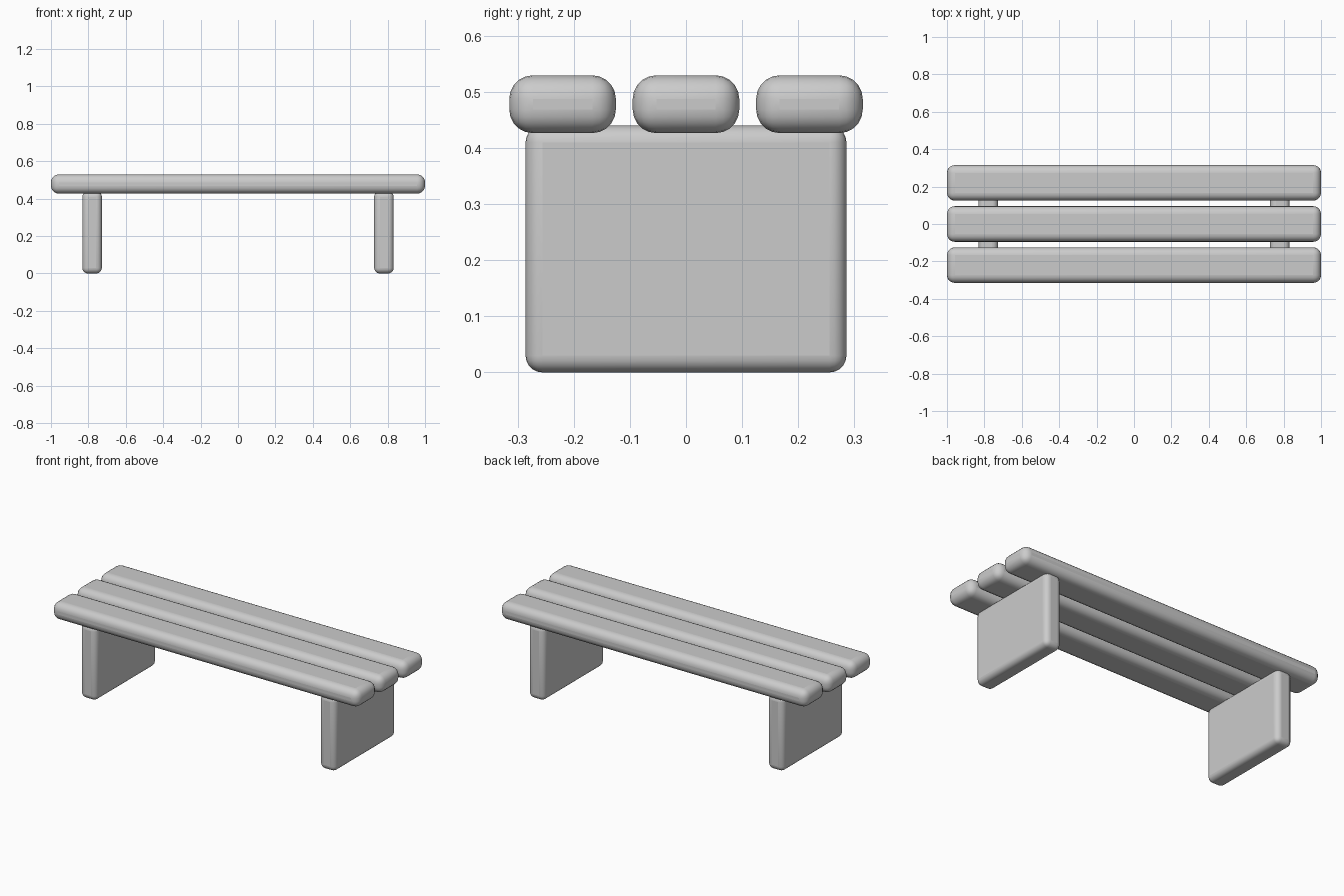
import bpy

# Remove the default cube
cube = bpy.data.objects.get("Cube")
if cube:
    bpy.data.objects.remove(cube, do_unlink=True)

# Single plain grey finish
grey = bpy.data.materials.new("plain_grey")
grey.use_nodes = True
colour = (0.6, 0.6, 0.6, 1)
grey.diffuse_color = colour
grey.node_tree.nodes["Principled BSDF"].inputs["Base Color"].default_value = colour


def rounded_block(name, centre, size, radius):
    """Box with softly rounded edges."""
    bpy.ops.mesh.primitive_cube_add(size=1, location=centre)
    block = bpy.context.object
    block.name = name
    block.scale = size
    bpy.ops.object.transform_apply(location=False, rotation=False, scale=True)
    bevel = block.modifiers.new("rounded_edges", "BEVEL")
    bevel.width = radius
    bevel.segments = 5
    bevel.limit_method = "NONE"
    block.data.materials.append(grey)
    bpy.ops.object.shade_smooth_by_angle()
    bpy.ops.object.modifier_apply(modifier=bevel.name)
    bpy.ops.object.shade_smooth_by_angle()
    return block


# Seat slats, running the full length
for name, y in (("front", -0.22), ("middle", 0), ("back", 0.22)):
    rounded_block(name + "_seat_slat", (0, y, 0.478), (2, 0.19, 0.103), 0.042)

# Solid panel legs, reaching slightly into the slats
for name, x in (("left", 0.78), ("right", -0.78)):
    rounded_block(name + "_leg_panel", (x, 0, 0.22), (0.104, 0.572, 0.44), 0.03)
